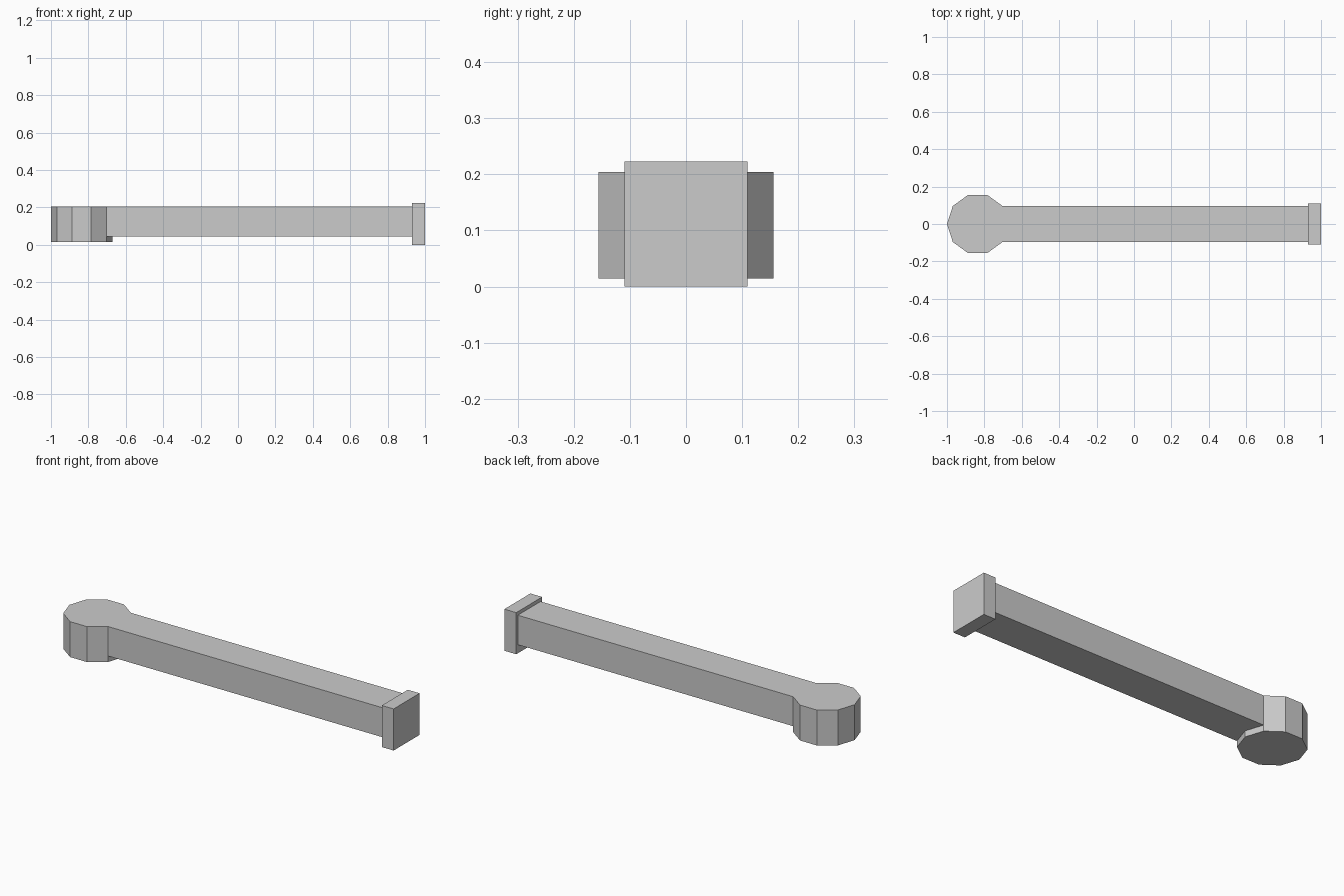
import bpy
import bmesh
from math import cos, sin, tau

cube = bpy.data.objects.get("Cube")
if cube:
    bpy.data.objects.remove(cube, do_unlink=True)

grey = bpy.data.materials.new("light grey")
grey.use_nodes = True
color = (0.6, 0.6, 0.6, 1)
grey.diffuse_color = color
grey.node_tree.nodes["Principled BSDF"].inputs["Base Color"].default_value = color


def add_object(name, bm):
    bmesh.ops.recalc_face_normals(bm, faces=bm.faces)
    mesh = bpy.data.meshes.new(name)
    bm.to_mesh(mesh)
    bm.free()
    mesh.materials.append(grey)
    obj = bpy.data.objects.new(name, mesh)
    bpy.context.collection.objects.link(obj)
    return obj


# Ten-sided head with the bar drawn out of its two end walls
SIDES, RADIUS, HEAD_X = 10, 0.164, -0.836
BASE, TOP, BAR_BOTTOM, BAR_END = 0.014, 0.204, 0.046, 0.95

bm = bmesh.new()
ring = [bm.verts.new((HEAD_X + RADIUS * cos(tau * i / SIDES),
                      RADIUS * sin(tau * i / SIDES), BASE)) for i in range(SIDES)]
floor = bm.faces.new(ring)
extruded = bmesh.ops.extrude_face_region(bm, geom=[floor], use_keep_orig=True)
for v in extruded["geom"]:
    if isinstance(v, bmesh.types.BMVert):
        v.co.z = TOP
bmesh.ops.recalc_face_normals(bm, faces=bm.faces)


def end_walls(lowest):
    return [f for f in bm.faces
            if f.normal.x > 0.9 and f.calc_center_median().z > lowest]


# Cut the end walls at the underside of the bar, then pull the upper part out
walls = end_walls(BASE)
geom = set(walls) | {e for f in walls for e in f.edges} | {v for f in walls for v in f.verts}
bmesh.ops.bisect_plane(bm, geom=list(geom), plane_co=(0, 0, BAR_BOTTOM), plane_no=(0, 0, 1))
bm.normal_update()
upper = end_walls(BAR_BOTTOM)
pulled = bmesh.ops.extrude_face_region(bm, geom=upper)
for v in pulled["geom"]:
    if isinstance(v, bmesh.types.BMVert):
        v.co.x = BAR_END
bm.normal_update()
bmesh.ops.dissolve_limit(bm, angle_limit=0.01, verts=bm.verts, edges=bm.edges)
add_object("bar_with_round_head", bm)

# Square plate closing the far end of the bar
bm = bmesh.new()
bmesh.ops.create_cube(bm, size=1)
bmesh.ops.scale(bm, vec=(0.07, 0.22, 0.223), verts=bm.verts)
bmesh.ops.translate(bm, vec=(0.965, 0, 0.1115), verts=bm.verts)
add_object("end_plate", bm)
